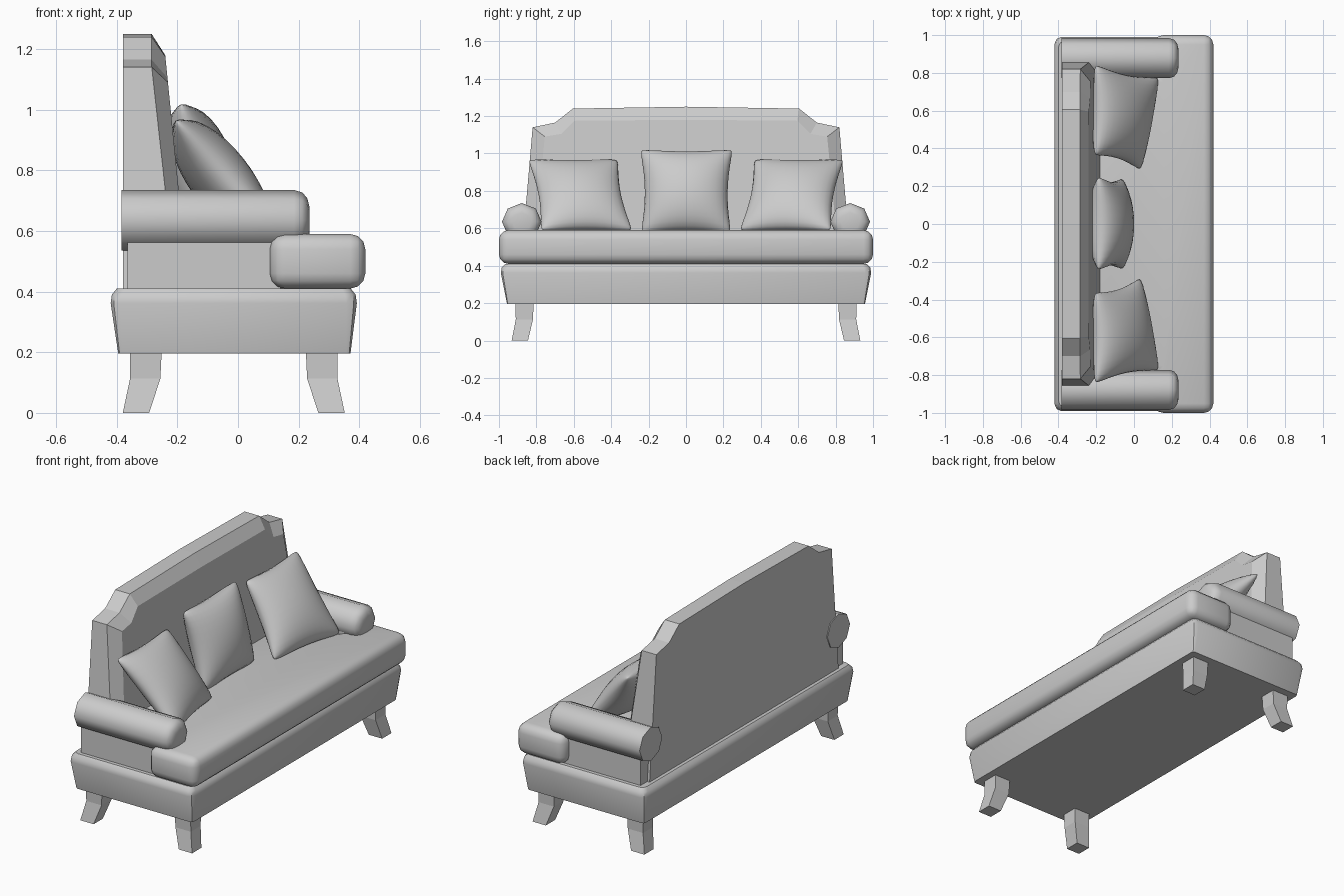
import bpy, bmesh, math
from mathutils import Vector

if "Cube" in bpy.data.objects:
    bpy.data.objects.remove(bpy.data.objects["Cube"])


def finish(name, bm, smooth=None, bevel=None):
    bmesh.ops.remove_doubles(bm, verts=bm.verts, dist=1e-5)
    bmesh.ops.recalc_face_normals(bm, faces=bm.faces)
    if bevel:
        bmesh.ops.bevel(bm, geom=bm.edges[:], offset=bevel[0], segments=bevel[1],
                        profile=0.5, affect='EDGES', clamp_overlap=True)
    me = bpy.data.meshes.new(name)
    bm.to_mesh(me)
    bm.free()
    ob = bpy.data.objects.new(name, me)
    bpy.context.collection.objects.link(ob)
    if smooth:
        bpy.ops.object.select_all(action='DESELECT')
        ob.select_set(True)
        bpy.context.view_layer.objects.active = ob
        bpy.ops.object.shade_smooth_by_angle(angle=math.radians(smooth))
    return ob


def loft(name, rings, smooth=None, bevel=None):
    """Skin closed rings of equal length and cap both ends."""
    bm = bmesh.new()
    vs = [[bm.verts.new(p) for p in r] for r in rings]
    n = len(rings[0])
    for a, b in zip(vs, vs[1:]):
        for i in range(n):
            j = (i + 1) % n
            bm.faces.new((a[i], a[j], b[j], b[i]))
    bm.faces.new(vs[0][::-1])
    bm.faces.new(vs[-1])
    return finish(name, bm, smooth, bevel)


def rect(x0, x1, y0, y1, z, r=0.0):
    """Rectangle ring, with rounded corners when r > 0."""
    if r == 0:
        return [(x0, y0, z), (x1, y0, z), (x1, y1, z), (x0, y1, z)]
    pts = []
    for k, (cx, cy) in enumerate([(x1 - r, y1 - r), (x0 + r, y1 - r),
                                  (x0 + r, y0 + r), (x1 - r, y0 + r)]):
        for s in range(3):
            a = math.radians(90 * k + 45 * s)
            pts.append((cx + r * math.cos(a), cy + r * math.sin(a), z))
    return pts


# Flared base frame with a rounded top edge
loft("base", [rect(-0.395, 0.371, -0.957, 0.957, 0.196, 0.015),
              rect(-0.42, 0.392, -0.99, 0.99, 0.362, 0.035),
              rect(-0.416, 0.388, -0.985, 0.985, 0.39, 0.035),
              rect(-0.40, 0.372, -0.967, 0.967, 0.41, 0.03)], 40)

# T-shaped seat cushion
plan = [(0.42, -1), (0.42, 1), (0.105, 1), (0.105, 0.8), (-0.3, 0.8),
        (-0.3, -0.8), (0.105, -0.8), (0.105, -1)]
loft("seat_cushion", [[(x, y, z) for x, y in plan] for z in (0.41, 0.59)],
     40, bevel=(0.05, 3))

# Backrest: stepped outline with a chamfered front border
outer = [(0.883, 0.41), (0.82, 1.14), (0.70, 1.165), (0.605, 1.24), (0, 1.25)]
inner = [(0.82, 0.41), (0.755, 1.09), (0.665, 1.105), (0.595, 1.175), (0, 1.18)]


def back_ring(half, xf):
    full = half + [(-y, z) for y, z in half[-2::-1]]
    return [(xf(z), y, z) for y, z in full]


loft("backrest", [back_ring(outer, lambda z: -0.38),
                  back_ring(outer, lambda z: -0.285 + max(0, 1.145 - z) * 0.11),
                  back_ring(inner, lambda z: -0.24 + (1.18 - z) * 0.1)])

# Rolled arms, arm panels and splayed legs on both sides
arm_profile = [(-0.385, 1), (0.185, 1), (0.212, 0.92), (0.228, 0.74), (0.235, 0.48)]
for s, side in ((1, "left"), (-1, "right")):
    rings = []
    for x, r in arm_profile:
        rings.append([(x, s * 0.878 + 0.106 * r * math.sin(k * math.pi / 4),
                       0.635 + 0.1 * r * math.cos(k * math.pi / 4)) for k in range(8)])
    loft(side + "_arm_roll", rings, 50)
    ya, yb = sorted((s * 0.79, s * 0.945))
    loft(side + "_arm_panel", [rect(-0.365, 0.14, ya, yb, z) for z in (0.405, 0.62)])
    for f, end in ((1, "front"), (-1, "back")):
        rings = []
        for z, a, b, c, d in ((0, 0.279, 0.366, 0.845, 0.932),
                              (0.113, 0.242, 0.342, 0.818, 0.91),
                              (0.2, 0.238, 0.343, 0.815, 0.912)):
            xs = sorted((-0.014 + f * a, -0.014 + f * b))
            ys = sorted((s * c, s * d))
            rings.append(rect(*xs, *ys, z))
        loft(f"{end}_{side}_leg", rings)


def pillow(name, tl, tr, br, bl, thick, n=16):
    """Stuffed square cushion with pinched sides between four corners."""
    tl, tr, br, bl = map(Vector, (tl, tr, br, bl))
    nor = (tr - bl).cross(tl - br).normalized()
    bm = bmesh.new()
    for sgn in (1, -1):
        g = []
        for i in range(n + 1):
            row = []
            for j in range(n + 1):
                # cosine spacing gives round edges
                u, v = -math.cos(math.pi * i / n), -math.cos(math.pi * j / n)
                h = thick * (max(0, 1 - u * u) * max(0, 1 - v * v)) ** 0.5
                soft = 1 - 0.05 * (u * v) ** 8
                pu = u * soft * (1 - 0.11 * (1 - v * v))
                pv = v * soft * (1 - 0.07 * (1 - u * u))
                a, b = (pu + 1) / 2, (pv + 1) / 2
                p = bl.lerp(br, a).lerp(tl.lerp(tr, a), b)
                row.append(bm.verts.new(p + nor * h * sgn))
            g.append(row)
        for i in range(n):
            for j in range(n):
                bm.faces.new((g[i][j], g[i + 1][j], g[i + 1][j + 1], g[i][j + 1]))
    finish(name, bm, 80)


# Three throw pillows leaning on the backrest
pillow("middle_pillow", (-0.19, -0.25, 1.025), (-0.19, 0.255, 1.025),
       (-0.06, 0.245, 0.57), (-0.06, -0.245, 0.57), 0.115)
for s, side in ((1, "left"), (-1, "right")):
    pillow(side + "_pillow", (-0.21, s * 0.85, 0.97), (-0.21, s * 0.36, 0.97),
           (0.035, s * 0.28, 0.585), (0.135, s * 0.78, 0.585), 0.1)
